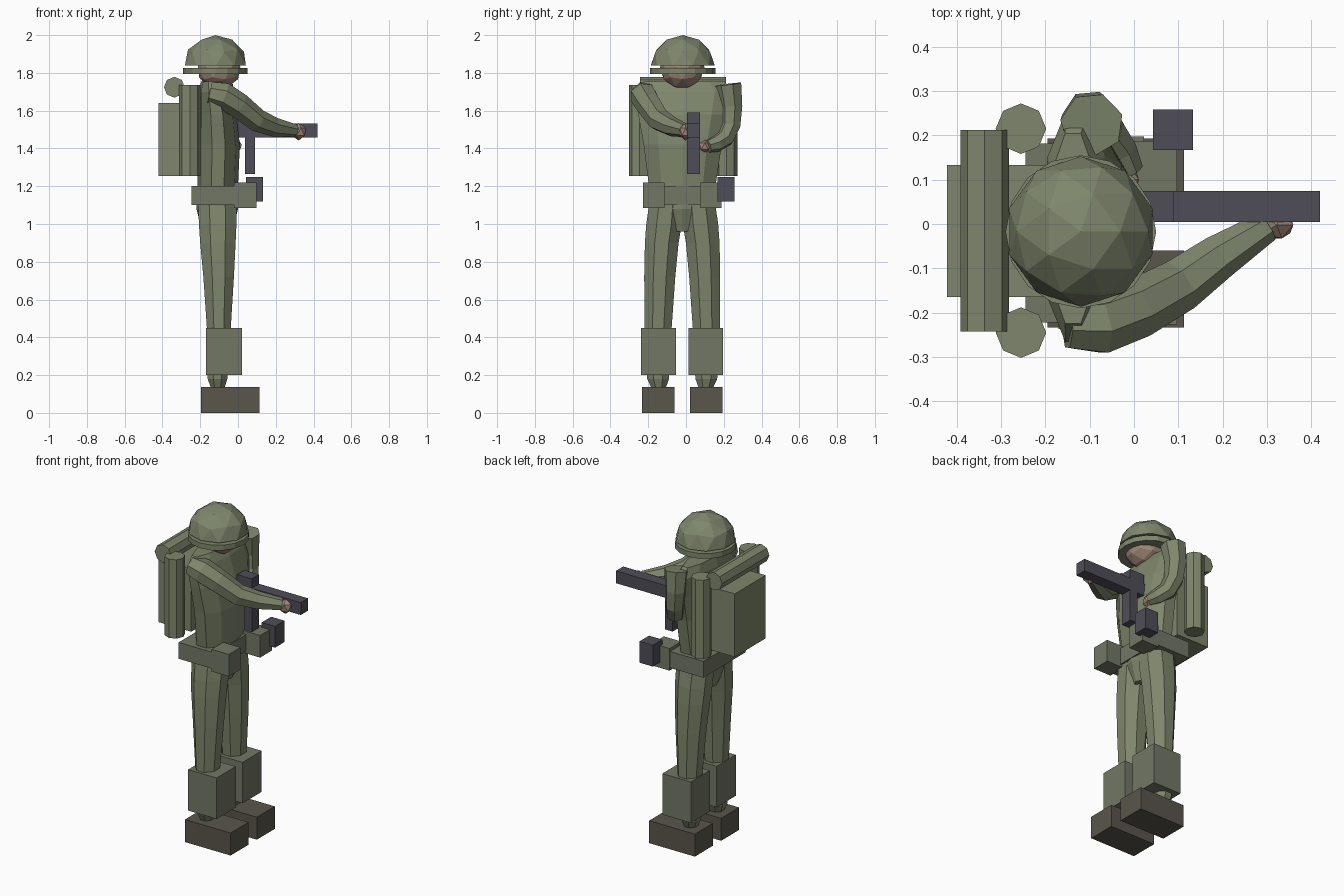
import bpy, bmesh, math
from mathutils import Vector

if "Cube" in bpy.data.objects:
    bpy.data.objects.remove(bpy.data.objects["Cube"])

CY = -0.02   # body centre line in y; the figure faces +x


def material(name, rgb):
    m = bpy.data.materials.new(name)
    m.diffuse_color = (*rgb, 1)
    m.use_nodes = True
    m.node_tree.nodes["Principled BSDF"].inputs["Base Color"].default_value = m.diffuse_color
    return m


CLOTH = material("cloth", (0.21, 0.24, 0.15))
GEAR = material("gear", (0.17, 0.185, 0.13))
BOOT = material("boot_leather", (0.10, 0.092, 0.072))
METAL = material("gun_metal", (0.078, 0.075, 0.095))
SKIN = material("skin", (0.36, 0.25, 0.19))


def add(name, bm, mat):
    bmesh.ops.recalc_face_normals(bm, faces=bm.faces)
    me = bpy.data.meshes.new(name)
    bm.to_mesh(me)
    bm.free()
    me.materials.append(mat)
    ob = bpy.data.objects.new(name, me)
    bpy.context.collection.objects.link(ob)
    return ob


def box(name, x, y, z, mat):
    bm = bmesh.new()
    bmesh.ops.create_cube(bm, size=1)
    for v in bm.verts:
        v.co = [(a + b) / 2 + c * (b - a) for c, (a, b) in zip(v.co, (x, y, z))]
    return add(name, bm, mat)


def loft(name, rings, mat, n=8, turn=0.0):
    """Bridge elliptical rings given as (centre, axis u, axis v)."""
    bm = bmesh.new()
    loops = []
    for c, u, v in rings:
        angles = [2 * math.pi * (i + turn) / n for i in range(n)]
        loops.append([bm.verts.new(Vector(c) + Vector(u) * math.cos(a) + Vector(v) * math.sin(a))
                      for a in angles])
    for a, b in zip(loops, loops[1:]):
        for i in range(n):
            j = (i + 1) % n
            bm.faces.new((a[i], a[j], b[j], b[i]))
    bm.faces.new(loops[0][::-1])
    bm.faces.new(loops[-1])
    return add(name, bm, mat)


def stack(name, levels, mat, n=8, turn=0.0):
    """Loft of horizontal sections (z, x min, x max, y min, y max)."""
    return loft(name, [(((a + b) / 2, (c + d) / 2, z), ((b - a) / 2, 0, 0), (0, (d - c) / 2, 0))
                       for z, a, b, c, d in levels], mat, n, turn)


def tube(name, path, mat, n=7):
    """Sweep along points (x, y, z, radius)."""
    pts = [Vector(p[:3]) for p in path]
    rings, u = [], Vector((1, 0.3, 0.2))
    for i, p in enumerate(pts):
        t = (pts[min(i + 1, len(pts) - 1)] - pts[max(i - 1, 0)]).normalized()
        u = (u - t * u.dot(t)).normalized()
        r = path[i][3]
        rings.append((p, u * r, t.cross(u) * r))
    return loft(name, rings, mat, n)


def ball(name, centre, scale, mat, sub=1, cut=None):
    bm = bmesh.new()
    bmesh.ops.create_icosphere(bm, subdivisions=sub, radius=1)
    for v in bm.verts:
        v.co = [c + k * s for c, k, s in zip(centre, v.co, scale)]
    if cut is not None:
        geom = bm.verts[:] + bm.edges[:] + bm.faces[:]
        res = bmesh.ops.bisect_plane(bm, geom=geom, plane_co=(0, 0, cut),
                                     plane_no=(0, 0, 1), clear_inner=True)
        edges = [e for e in res["geom_cut"] if isinstance(e, bmesh.types.BMEdge)]
        bmesh.ops.holes_fill(bm, edges=edges)
    return add(name, bm, mat)


# Legs, boots and gaiters
for side, s in (("right", -1), ("left", 1)):
    def span(a, b):
        return tuple(sorted((CY + s * a, CY + s * b)))

    stack(side + "_leg", [
        (0.13, -0.145, -0.07, *span(0.085, 0.165)),
        (0.18, -0.165, -0.052, *span(0.065, 0.19)),
        (0.45, -0.17, -0.033, *span(0.05, 0.205)),
        (0.72, -0.19, -0.015, *span(0.03, 0.208)),
        (0.90, -0.208, -0.005, *span(0.012, 0.205)),
        (1.00, -0.215, 0.0, *span(-0.005, 0.198)),
        (1.12, -0.22, 0.0, *span(-0.01, 0.18))], CLOTH, 8, 0.5)
    box(side + "_boot", (-0.195, 0.113), span(0.04, 0.213), (0, 0.137), BOOT)
    box(side + "_gaiter", (-0.17, 0.022), span(0.033, 0.217), (0.2, 0.45), GEAR)
    # Belt pouch and vertical bedroll on this side
    box(side + "_pouch", (-0.02, 0.097), span(0.095, 0.207), (1.085, 1.22), GEAR)
    y = CY + 0.005 + s * 0.23
    stack(side + "_side_roll", [(z, -0.312, -0.198, y - 0.057, y + 0.057)
                                for z in (1.255, 1.735)], CLOTH)

# Torso from hips to shoulders
stack("torso", [
    (0.96, -0.19, -0.03, -0.07, 0.03),
    (1.08, -0.22, 0.0, -0.205, 0.165),
    (1.20, -0.215, 0.0, -0.205, 0.165),
    (1.42, -0.215, 0.01, -0.235, 0.20),
    (1.58, -0.215, -0.01, -0.265, 0.24),
    (1.70, -0.21, -0.05, -0.28, 0.265),
    (1.755, -0.195, -0.08, -0.235, 0.215)], CLOTH, 10)
box("belt", (-0.245, 0.002), (-0.222, 0.182), (1.1, 1.2), GEAR)

# Arms: one reaches along the gun, the other is bent across the chest
tube("right_arm", [(-0.15, -0.225, 1.695, 0.06), (-0.08, -0.225, 1.68, 0.073),
                   (0.0, -0.195, 1.63, 0.069), (0.10, -0.14, 1.55, 0.062),
                   (0.19, -0.075, 1.515, 0.052), (0.30, -0.005, 1.495, 0.036)], CLOTH)
tube("left_arm", [(-0.095, 0.225, 1.74, 0.072), (-0.10, 0.24, 1.62, 0.062),
                  (-0.09, 0.235, 1.52, 0.056), (-0.07, 0.205, 1.455, 0.052),
                  (-0.035, 0.16, 1.425, 0.045), (-0.01, 0.115, 1.412, 0.034)], CLOTH)
ball("right_hand", (0.322, -0.002, 1.488), (0.042, 0.036, 0.046), SKIN)
ball("left_hand", (-0.02, 0.10, 1.412), (0.035, 0.035, 0.038), SKIN)

# Head and helmet
ball("head", (-0.10, CY, 1.83), (0.118, 0.118, 0.12), SKIN, 2)
ball("helmet_dome", (-0.12, -0.017, 1.838), (0.17, 0.17, 0.162), CLOTH, 2, 1.84)
stack("helmet_brim", [(z, -0.29, 0.05, -0.19, 0.155) for z in (1.795, 1.827)], CLOTH, 16)

# Backpack with a roll across the top
box("backpack", (-0.422, -0.2), (-0.165, 0.133), (1.255, 1.64), CLOTH)
loft("top_roll", [((-0.337, y, 1.724), (0.055, 0, 0), (0, 0, 0.055))
                  for y in (-0.243, 0.212)], CLOTH)

# Rifle and holster
box("gun_body", (-0.03, 0.42), (0.005, 0.075), (1.458, 1.533), METAL)
box("gun_sight", (-0.01, 0.09), (0.005, 0.075), (1.53, 1.59), METAL)
box("gun_magazine", (0.038, 0.09), (0.005, 0.075), (1.265, 1.46), METAL)
box("holster", (0.043, 0.133), (0.167, 0.258), (1.12, 1.25), METAL)
